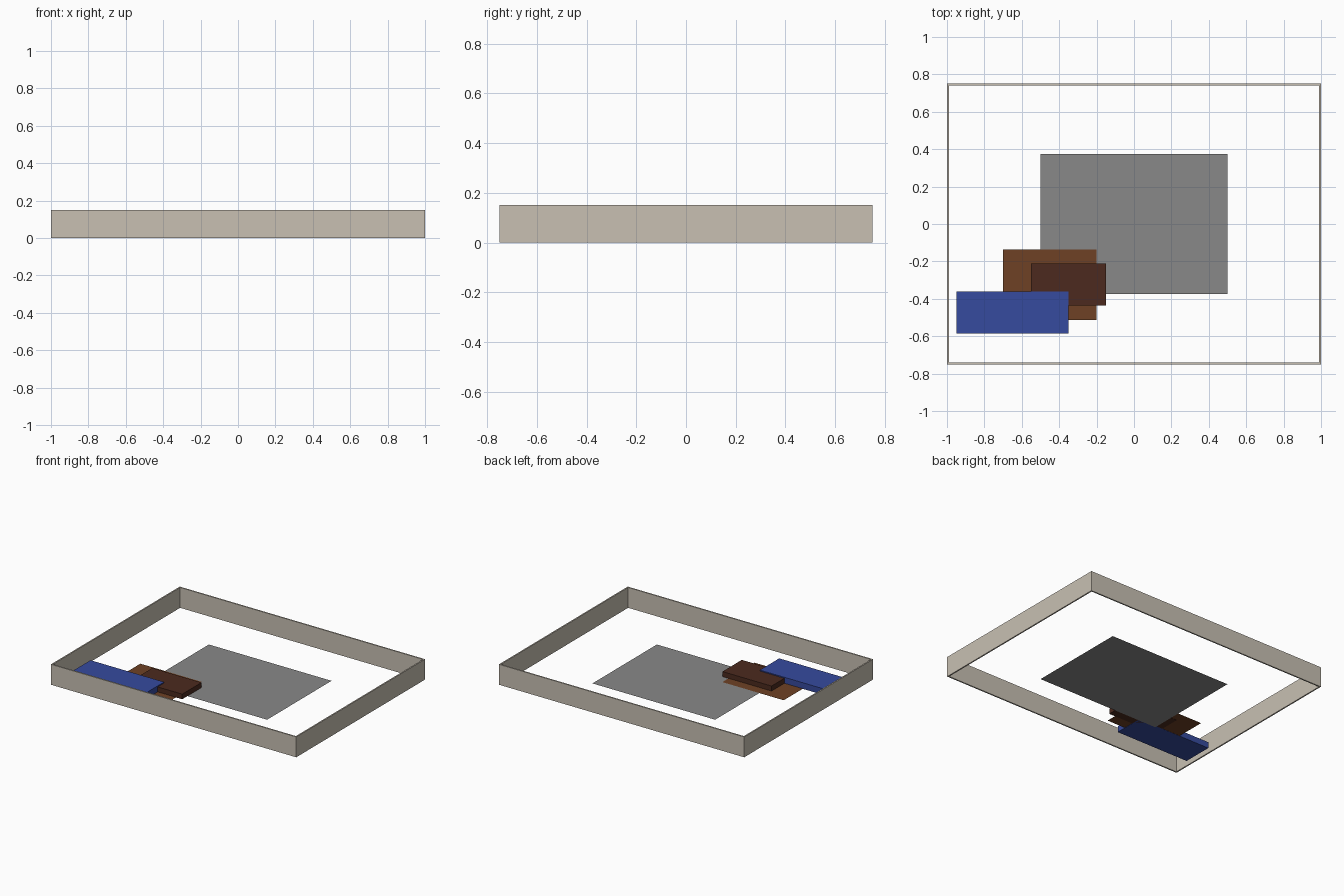
import bpy

if "Cube" in bpy.data.objects:
    bpy.data.objects.remove(bpy.data.objects["Cube"])

def material(name, rgb):
    m = bpy.data.materials.new(name)
    m.diffuse_color = (*rgb, 1)
    m.use_nodes = True
    m.node_tree.nodes["Principled BSDF"].inputs["Base Color"].default_value = m.diffuse_color
    return m

plaster = material("plaster", (0.58, 0.53, 0.45))
grey = material("floor_grey", (0.25, 0.25, 0.25))
brown = material("rug_brown", (0.156, 0.053, 0.018))
dark = material("dark_wood", (0.072, 0.023, 0.013))
blue = material("blue_fabric", (0.037, 0.069, 0.342))

def finish(name, size, mat):
    ob = bpy.context.object
    ob.name = name
    ob.scale = size
    bpy.ops.object.transform_apply(location=False, rotation=False, scale=True)
    ob.data.materials.append(mat)

def box(name, x, y, size, mat):
    """Box standing on z = 0."""
    bpy.ops.mesh.primitive_cube_add(size=1, location=(x, y, size[2] / 2))
    finish(name, size, mat)

def sheet(name, x, y, z, sx, sy, mat):
    """Flat single-face panel."""
    bpy.ops.mesh.primitive_plane_add(size=1, location=(x, y, z))
    finish(name, (sx, sy, 1), mat)

# Room walls
W, D, H, T = 2.0, 1.5, 0.15, 0.01
for side, s in (("front", -1), ("back", 1)):
    box(side + "_wall", 0, s * (D - T) / 2, (W, T, H), plaster)
for side, s in (("left", -1), ("right", 1)):
    box(side + "_wall", s * (W - T) / 2, 0, (T, D - 2 * T, H), plaster)

# Floor panel and rug
sheet("floor", 0, 0, 0, 1.0, 0.75, grey)
sheet("rug", -0.45, -0.325, 0.001, 0.5, 0.375, brown)

# Low table and sofa blocks
box("table", -0.35, -0.323, (0.4, 0.225, 0.0375), dark)
box("sofa", -0.65, -0.473, (0.6, 0.225, 0.045), blue)
